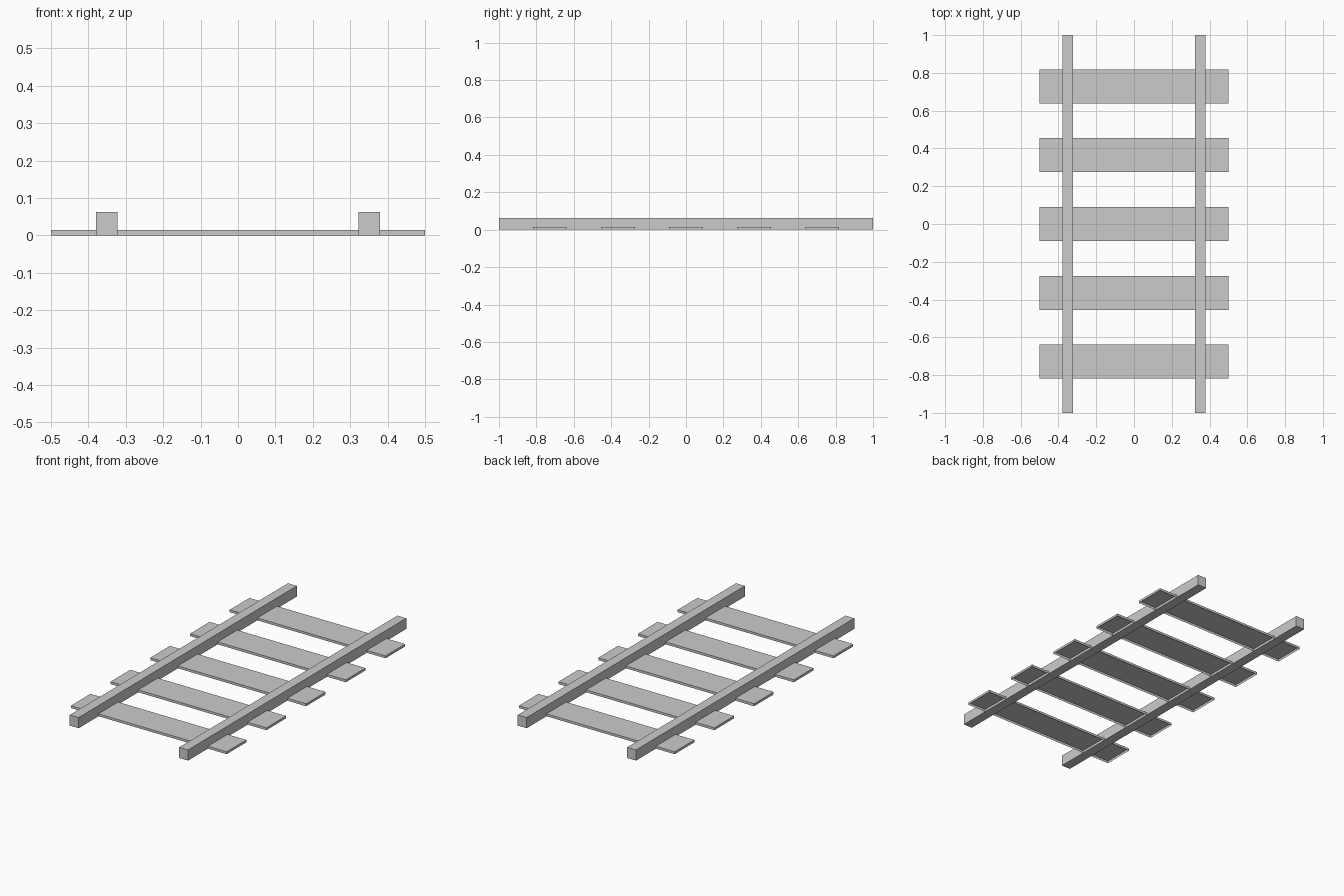
import bpy
import bmesh
from mathutils import Matrix

if "Cube" in bpy.data.objects:
    bpy.data.objects.remove(bpy.data.objects["Cube"])


def box(name, center, size, open_bottom=False):
    bm = bmesh.new()
    bmesh.ops.create_cube(bm, size=1.0, matrix=Matrix.Translation(center) @ Matrix.Diagonal((*size, 1.0)))
    if open_bottom:
        bm.normal_update()
        bottom = [f for f in bm.faces if f.normal.z < -0.5]
        bmesh.ops.delete(bm, geom=bottom, context='FACES_ONLY')
    mesh = bpy.data.meshes.new(name)
    bm.to_mesh(mesh)
    bm.free()
    obj = bpy.data.objects.new(name, mesh)
    bpy.context.collection.objects.link(obj)
    return obj


RAIL_H, SLEEPER_H = 0.062, 0.014

# Two solid square rails running the full length
for side, x in (("left", -0.351), ("right", 0.351)):
    box(f"rail_{side}", (x, 0, RAIL_H / 2), (0.057, 2.0, RAIL_H))

# Five thin sleepers, hollow underneath
for i in range(5):
    y = (i - 2) * 0.364
    box(f"sleeper_{i + 1}", (0, y, SLEEPER_H / 2), (1.0, 0.18, SLEEPER_H), open_bottom=True)
